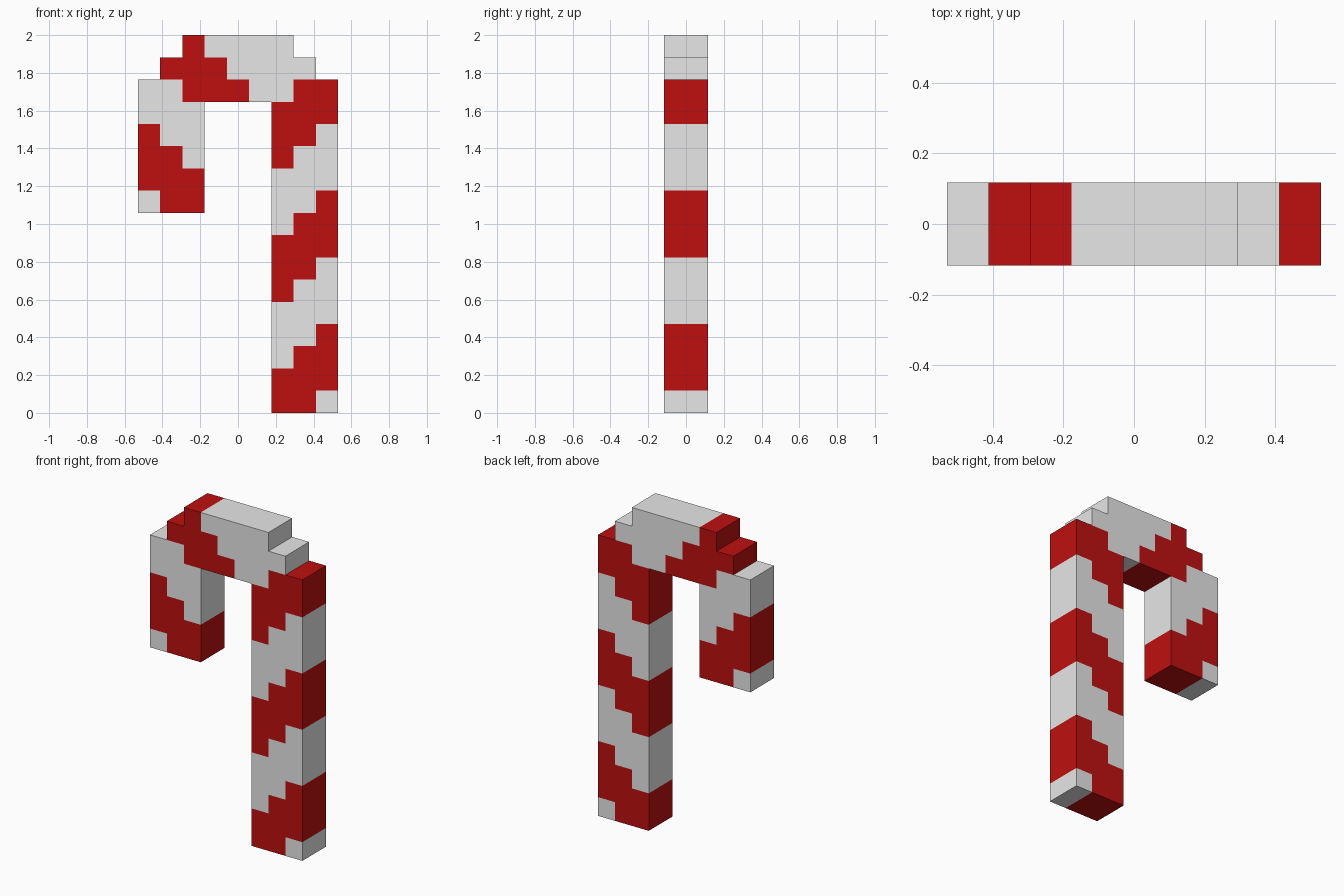
import bpy, bmesh

if "Cube" in bpy.data.objects:
    bpy.data.objects.remove(bpy.data.objects["Cube"])

U = 2 / 17          # block size: the cane is 17 blocks tall, 9 wide, 2 deep
DEPTH = 2 * U

def material(name, rgb):
    m = bpy.data.materials.new(name)
    m.diffuse_color = (*rgb, 1)
    m.use_nodes = True
    m.node_tree.nodes["Principled BSDF"].inputs["Base Color"].default_value = m.diffuse_color
    return m

# Outline of the cane as block rectangles: first column, last column, first row, last row
PARTS = [
    (6, 8, 0, 13),    # shaft
    (0, 2, 9, 13),    # hook tip
    (0, 8, 14, 14),   # stepped arch
    (1, 7, 15, 15),
    (2, 6, 16, 16),
]

def is_red(c, r):
    """Diagonal stripes, three blocks red and three white, mirrored along the hook."""
    return (r - c + 7) % 6 < 3 if c >= 6 else (r + c - 10) % 6 < 3

bm = bmesh.new()

# Front face: one quad per block
for c0, c1, r0, r1 in PARTS:
    for c in range(c0, c1 + 1):
        for r in range(r0, r1 + 1):
            corners = [(c, r), (c + 1, r), (c + 1, r + 1), (c, r + 1)]
            f = bm.faces.new([bm.verts.new(((x - 4.5) * U, -DEPTH / 2, z * U)) for x, z in corners])
            f.material_index = 0 if is_red(c, r) else 1
bmesh.ops.remove_doubles(bm, verts=bm.verts, dist=U * 0.01)

# Extrude to full depth, keeping the front
front = list(bm.faces)
res = bmesh.ops.extrude_face_region(bm, geom=front, use_keep_orig=True)
bmesh.ops.translate(bm, vec=(0, DEPTH, 0),
                    verts=[g for g in res["geom"] if isinstance(g, bmesh.types.BMVert)])
bmesh.ops.recalc_face_normals(bm, faces=bm.faces)

# Side walls take the stripe colour of the front block they border
bm.normal_update()
for f in bm.faces:
    if abs(f.normal.y) < 0.5:
        for e in f.edges:
            for g in e.link_faces:
                if abs(g.normal.y) > 0.5:
                    f.material_index = g.material_index

mesh = bpy.data.meshes.new("striped_cane")
bm.to_mesh(mesh)
bm.free()
mesh.materials.append(material("candy red", (0.52, 0.005, 0.005)))
mesh.materials.append(material("sugar white", (0.8, 0.8, 0.8)))
bpy.context.collection.objects.link(bpy.data.objects.new("striped_cane", mesh))
